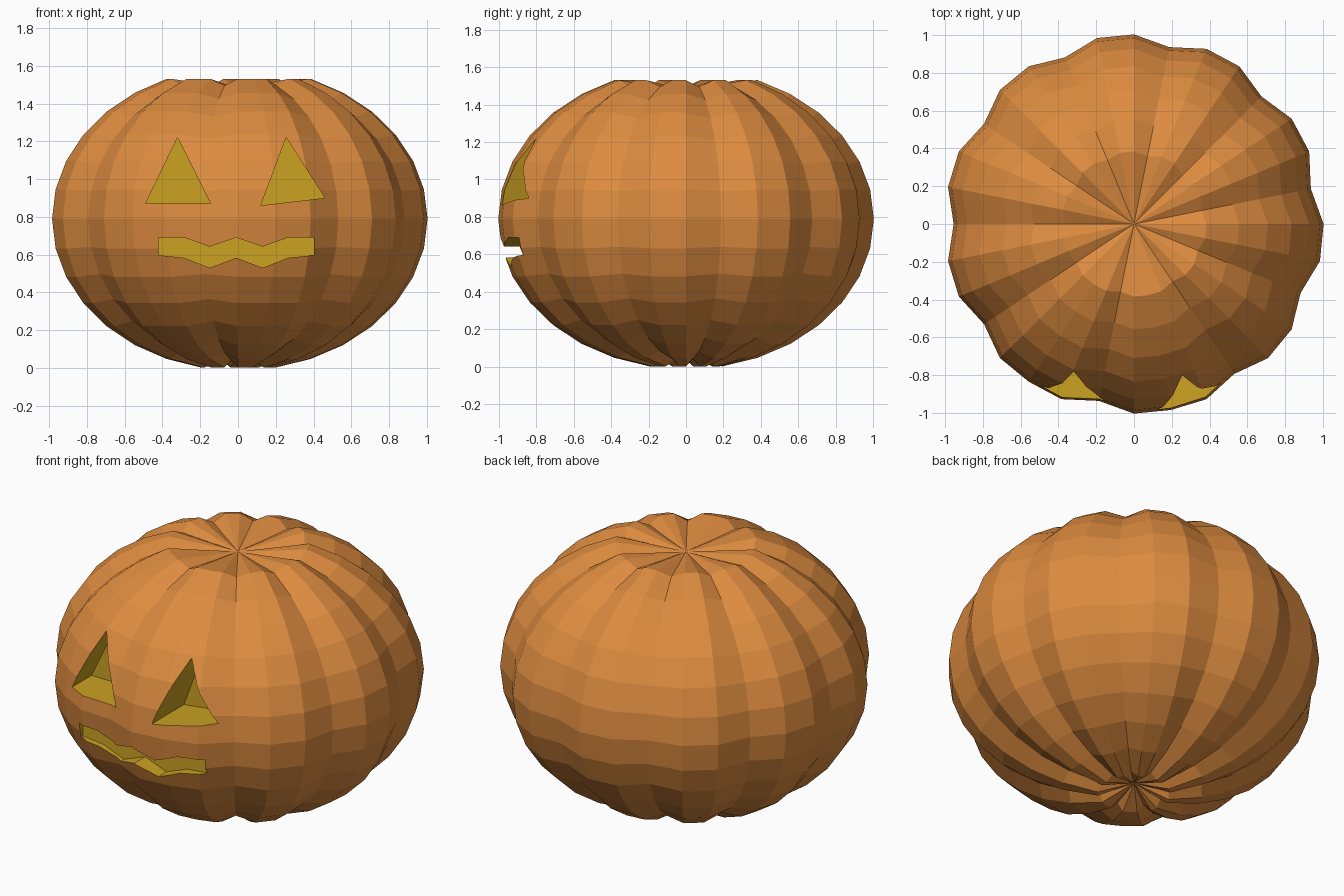
import bpy, bmesh, math

if "Cube" in bpy.data.objects:
    bpy.data.objects.remove(bpy.data.objects["Cube"])

SEG, RINGS, MID = 32, 16, 0.789
GROOVES = {2, 5, 8, 11, 15, 19, 22, 25, 28, 31}


def material(name, color):
    m = bpy.data.materials.new(name)
    m.diffuse_color = color
    m.use_nodes = True
    m.node_tree.nodes["Principled BSDF"].inputs["Base Color"].default_value = m.diffuse_color
    return m


skin = material("orange_skin", (0.72, 0.26, 0.05, 1))
flesh = material("yellow_flesh", (0.60, 0.36, 0.016, 1))


def finish(bm, name, mat_index):
    bmesh.ops.recalc_face_normals(bm, faces=bm.faces)
    for f in bm.faces:
        f.material_index = mat_index
    me = bpy.data.meshes.new(name)
    bm.to_mesh(me)
    bm.free()
    me.materials.append(skin)
    me.materials.append(flesh)
    ob = bpy.data.objects.new(name, me)
    bpy.context.collection.objects.link(ob)
    return ob


# Ribbed body: squashed sphere with some meridians pulled in, poles dimpled
bm = bmesh.new()
rings = []
for i in range(1, RINGS):
    lat = math.pi * (i / RINGS - 0.5)
    ring = []
    for k in range(SEG):
        a = 2 * math.pi * k / SEG
        s = 0.955 if k in GROOVES else 1.004
        r = s * math.cos(lat)
        z = MID + 0.8 * s * math.sin(lat)
        if i == RINGS - 1:
            z = 1.505 - (0.02 if k in GROOVES else 0)
        ring.append(bm.verts.new((-r * math.sin(a), r * math.cos(a), z)))
    rings.append(ring)
bottom = bm.verts.new((0, 0, 0.07))
top = bm.verts.new((0, 0, 1.48))
for k in range(SEG):
    n = (k + 1) % SEG
    for lo, hi in zip(rings, rings[1:]):
        bm.faces.new((lo[k], lo[n], hi[n], hi[k]))
    bm.faces.new((rings[0][n], rings[0][k], bottom))
    bm.faces.new((rings[-1][k], rings[-1][n], top))
pumpkin = finish(bm, "pumpkin_body", 0)


# Carved pockets: prisms pushed in from the front
def carve(name, outline, back):
    bm = bmesh.new()
    face = bm.faces.new([bm.verts.new((x, -1.2, z)) for x, z in outline])
    ext = bmesh.ops.extrude_face_region(bm, geom=[face])
    verts = [g for g in ext["geom"] if isinstance(g, bmesh.types.BMVert)]
    bmesh.ops.translate(bm, verts=verts, vec=(0, 1.2 + back, 0))
    cutter = finish(bm, name, 1)
    cutter.hide_render = True
    mod = pumpkin.modifiers.new(name, "BOOLEAN")
    mod.operation = "DIFFERENCE"
    mod.solver = "EXACT"
    mod.object = cutter
    bpy.context.view_layer.objects.active = pumpkin
    bpy.ops.object.modifier_apply(modifier=name)
    bpy.data.objects.remove(cutter)


carve("left_eye", [(-0.49, 0.87), (-0.145, 0.87), (-0.32, 1.22)], -0.68)
carve("right_eye", [(0.12, 0.86), (0.46, 0.90), (0.255, 1.22)], -0.68)
xs = [-0.42, -0.285, -0.15, -0.01, 0.13, 0.265, 0.405]
upper = [0.69, 0.69, 0.642, 0.69, 0.642, 0.69, 0.69]
lower = [0.597, 0.583, 0.53, 0.583, 0.53, 0.583, 0.597]
carve("mouth", list(zip(xs, lower)) + list(zip(xs, upper))[::-1], -0.86)
